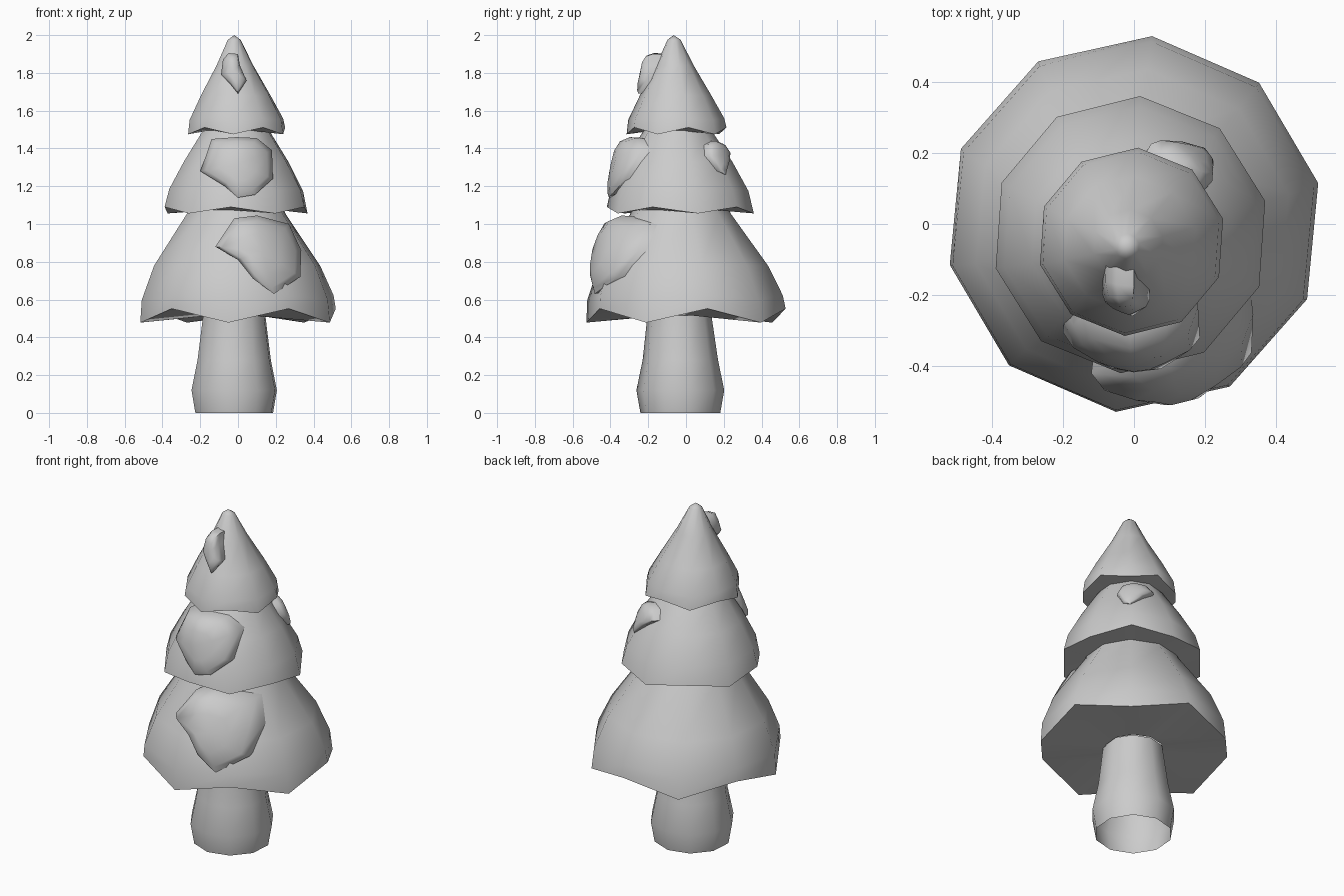
import bpy, math
from mathutils import Vector

if "Cube" in bpy.data.objects:
    bpy.data.objects.remove(bpy.data.objects["Cube"])

N = 10


def make(name, verts, faces, angle=50):
    me = bpy.data.meshes.new(name)
    me.from_pydata(verts, [], faces)
    ob = bpy.data.objects.new(name, me)
    bpy.context.collection.objects.link(ob)
    bpy.ops.object.select_all(action='DESELECT')
    ob.select_set(True)
    bpy.context.view_layer.objects.active = ob
    bpy.ops.object.mode_set(mode='EDIT')
    bpy.ops.mesh.select_all(action='SELECT')
    bpy.ops.mesh.normals_make_consistent(inside=False)
    bpy.ops.object.mode_set(mode='OBJECT')
    bpy.ops.object.shade_smooth_by_angle(angle=math.radians(angle))
    return ob


def loft(name, rings, start, tip=None):
    """rings: (centre x, centre y, radius, z, zigzag); zigzag lifts even corners."""
    verts, faces = [], []
    for cx, cy, r, z, zig in rings:
        for k in range(N):
            a = math.radians(start + 360 / N * k)
            lift = zig if k % 2 == 0 else -zig
            verts.append((cx + r * math.cos(a), cy + r * math.sin(a), z + lift))
    for i in range(len(rings) - 1):
        for k in range(N):
            j = (k + 1) % N
            faces.append((i * N + k, i * N + j, (i + 1) * N + j, (i + 1) * N + k))
    if tip:
        verts.append(tip)
        b = (len(rings) - 1) * N
        faces += [(b + k, b + (k + 1) % N, len(verts) - 1) for k in range(N)]
    return make(name, verts, faces)


# trunk, open at the base
loft("trunk", [(-.02, -.03, .212, 0, 0), (-.02, -.03, .233, .12, 0),
               (-.02, -.03, .2, .28, 0), (-.02, -.035, .168, .53, 0)], 14)

# foliage tiers: underside ring, zigzag rim, then the bell-shaped side
low = [(.53, .515, .037), (.52, .61, .012), (.45, .78, 0), (.27, 1.05, 0), (.255, 1.08, 0)]
mid = [(.39, 1.073, -.017), (.365, 1.18, -.005), (.285, 1.33, 0), (.19, 1.48, 0), (.175, 1.5, 0)]
top = [(.265, 1.493, .018), (.255, 1.555, .004), (.19, 1.68, 0), (.1, 1.84, 0), (.035, 1.975, 0)]


def tier(name, prof, c0, c1, inner, start, tip=None):
    z0, z1 = prof[0][1], prof[-1][1]
    rings = [(c0[0], c0[1], inner, z0, 0)]
    for r, z, zig in prof:
        t = (z - z0) / (z1 - z0)
        rings.append((c0[0] + (c1[0] - c0[0]) * t, c0[1] + (c1[1] - c0[1]) * t, r, z, zig))
    loft(name, rings, start, tip)


tier("lower_foliage", low, (0, 0), (-.01, -.03), .16, 12.5)
tier("middle_foliage", mid, (-.01, -.03), (-.01, -.045), .25, 14)
tier("top_foliage", top, (-.007, -.05), (-.02, -.063), .17, 14, (-.02, -.065, 2.0))


# snow clumps: an outline laid on a tier and puffed outward
def radius_at(prof, z):
    for (r0, z0, _), (r1, z1, _) in zip(prof, prof[1:]):
        if z <= z1:
            return r0 + (r1 - r0) * (z - z0) / (z1 - z0)
    return prof[-1][0]


def clump(name, prof, centre, facing, outline, t_low, t_high):
    a = math.radians(facing)
    out = Vector((math.cos(a), math.sin(a), 0))
    side = Vector((-out.y, out.x, 0))
    n = len(outline)
    mu = sum(p[0] for p in outline) / n
    mz = sum(p[1] for p in outline) / n
    zs = [p[1] for p in outline]
    lo, hi = min(zs), max(zs)

    def place(u, z, f):
        r = radius_at(prof, z) * .97
        d = math.sqrt(max(r * r - u * u, .0004))
        t = t_low + (t_high - t_low) * (z - lo) / (hi - lo)
        p = side * u + out * (d + (t * f if f > 0 else f))
        return (centre[0] + p.x, centre[1] + p.y, z)

    verts, faces = [], []
    levels = [(.96, -.03), (1.0, .5), (.85, .85), (.5, 1.0)]
    for s, f in levels:
        verts += [place(mu + (u - mu) * s, mz + (z - mz) * s, f) for u, z in outline]
    for i in range(len(levels) - 1):
        for k in range(n):
            j = (k + 1) % n
            faces.append((i * n + k, i * n + j, (i + 1) * n + j, (i + 1) * n + k))
    verts.append(place(mu, mz, 1))
    b = (len(levels) - 1) * n
    faces += [(b + k, b + (k + 1) % n, len(verts) - 1) for k in range(n)]
    make(name, verts, faces, 60)


clump("lower_snow", low, (0, -.015), -90,
      [(-.02, 1.03), (.1, 1.045), (.27, 1.0), (.335, .86), (.33, .72), (.19, .63),
       (.08, .71), (0, .81), (-.12, .88)], .02, .16)
clump("middle_snow", mid, (-.01, -.035), -90,
      [(-.13, 1.45), (0, 1.46), (.11, 1.455), (.19, 1.39), (.195, 1.24), (.1, 1.155),
       (.01, 1.14), (-.06, 1.2), (-.19, 1.28), (-.16, 1.36)], .02, .13)
clump("top_snow", top, (-.02, -.06), -90,
      [(-.03, 1.905), (.02, 1.9), (.03, 1.84), (.065, 1.76), (.02, 1.69),
       (-.02, 1.74), (-.07, 1.79), (-.06, 1.87)], .03, .1)
clump("back_snow", mid, (-.01, -.035), 53,
      [(-.09, 1.36), (-.06, 1.42), (0, 1.44), (.07, 1.425), (.11, 1.38), (.05, 1.33),
       (-.02, 1.26), (-.06, 1.28)], .02, .06)
